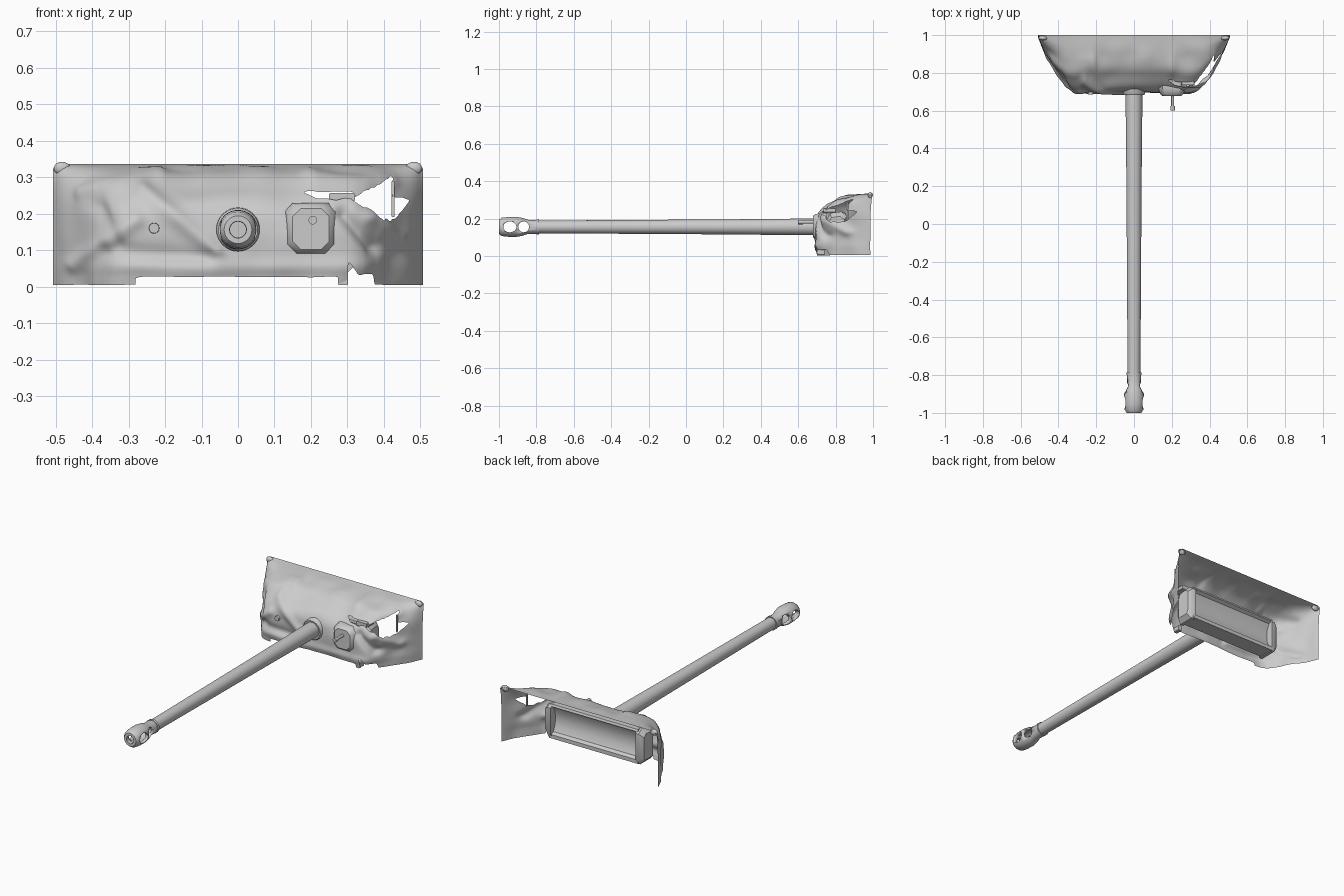
import bpy, bmesh, math
from mathutils import Vector, noise

if "Cube" in bpy.data.objects:
    bpy.data.objects.remove(bpy.data.objects["Cube"])

grey = bpy.data.materials.new("plain_grey")
grey.diffuse_color = (0.6, 0.6, 0.6, 1)
grey.use_nodes = True
grey.node_tree.nodes["Principled BSDF"].inputs["Base Color"].default_value = grey.diffuse_color
AXIS_Z = 0.156


def finish(bm, name, angle=35):
    me = bpy.data.meshes.new(name)
    bm.to_mesh(me)
    bm.free()
    ob = bpy.data.objects.new(name, me)
    bpy.context.collection.objects.link(ob)
    me.materials.append(grey)
    bpy.ops.object.select_all(action='DESELECT')
    ob.select_set(True)
    bpy.context.view_layer.objects.active = ob
    bpy.ops.object.shade_smooth_by_angle(angle=math.radians(angle))
    return ob


def lathe(name, prof, x=0.0, z=AXIS_Z, n=32, closed=False):
    """Turn (y, radius) pairs around an axis running along y."""
    bm = bmesh.new()
    rings = [[bm.verts.new((x + r * math.cos(2 * math.pi * k / n), y,
                            z + r * math.sin(2 * math.pi * k / n))) for k in range(n)]
             for y, r in prof]
    pairs = list(zip(rings, rings[1:])) + ([(rings[-1], rings[0])] if closed else [])
    for a, b in pairs:
        for k in range(n):
            bm.faces.new((a[k], a[(k + 1) % n], b[(k + 1) % n], b[k]))
    if not closed:
        bm.faces.new(rings[0])
        bm.faces.new(rings[-1])
    bmesh.ops.recalc_face_normals(bm, faces=bm.faces)
    return finish(bm, name)


def loft(name, sections):
    """Skin equal-length point rings and cap both ends."""
    bm = bmesh.new()
    rings = [[bm.verts.new(p) for p in s] for s in sections]
    n = len(rings[0])
    for a, b in zip(rings, rings[1:]):
        for k in range(n):
            bm.faces.new((a[k], a[(k + 1) % n], b[(k + 1) % n], b[k]))
    bm.faces.new(rings[0])
    bm.faces.new(rings[-1])
    bmesh.ops.recalc_face_normals(bm, faces=bm.faces)
    return finish(bm, name)


def spline(pts, sub):
    """Catmull-Rom samples through 2D points."""
    p = [Vector(q) for q in pts]
    p = [2 * p[0] - p[1]] + p + [2 * p[-1] - p[-2]]
    out = []
    for i in range(1, len(p) - 2):
        for s in range(sub):
            t = s / sub
            a, b, c, d = p[i - 1:i + 3]
            out.append(0.5 * (2 * b + (c - a) * t + (2 * a - 5 * b + 4 * c - d) * t * t
                              + (3 * b - a - 3 * c + d) * t ** 3))
    return out + [p[-2]]


def seg_dist(q, a, b):
    ab = b - a
    t = max(0, min(1, (q - a).dot(ab) / ab.length_squared))
    return (q - a - ab * t).length


def inside(x, z, poly):
    hit = False
    for (x1, z1), (x2, z2) in zip(poly, poly[1:] + poly[:1]):
        if (z1 > z) != (z2 > z) and x < (x2 - x1) * (z - z1) / (z2 - z1) + x1:
            hit = not hit
    return hit


# Barrel with a slight taper and a ring behind the brake
lathe("barrel", [(-0.80, 0.034), (-0.80, 0.040), (-0.785, 0.040), (-0.785, 0.034),
                 (-0.3, 0.037), (0.2, 0.040), (0.6, 0.044), (0.78, 0.045)])
lathe("barrel_collar", [(0.685, 0.046), (0.683, 0.054), (0.69, 0.059), (0.74, 0.062)])

# Hollow muzzle brake with two ports through the sides
brake = lathe("muzzle_brake", [
    (-0.795, 0.037), (-0.845, 0.038), (-0.875, 0.048), (-0.91, 0.054), (-0.95, 0.053),
    (-0.985, 0.049), (-1.0, 0.038), (-1.0, 0.023), (-0.975, 0.023), (-0.965, 0.036),
    (-0.915, 0.038), (-0.865, 0.032), (-0.835, 0.022), (-0.795, 0.022)], closed=True)
for y, ry in ((-0.942, 0.035), (-0.868, 0.029)):
    ring = [(y + ry * math.cos(a), AXIS_Z + 0.029 * math.sin(a))
            for a in [2 * math.pi * k / 24 for k in range(24)]]
    cutter = loft("port_cutter", [[(x, p, q) for p, q in ring] for x in (-0.1, 0.1)])
    cutter.hide_render = True
    cutter.hide_set(True)
    m = brake.modifiers.new("port", 'BOOLEAN')
    m.operation, m.solver, m.object = 'DIFFERENCE', 'EXACT', cutter

# Canvas cover: plan curve swept back and up along a height profile
half = [(0.507, 0.985), (0.472, 0.91), (0.414, 0.82), (0.38, 0.765), (0.34, 0.715), (0.275, 0.695)]
plan = spline([(-x, y) for x, y in half] + [(-0.14, 0.698), (0, 0.698), (0.14, 0.698)] + half[::-1], 16)
rise = spline([(0.98, 0.005), (1.0, 0.028), (1.02, 0.055), (1.0, 0.09), (1.0, 0.15), (0.96, 0.205),
               (0.83, 0.25), (0.58, 0.298), (0.3, 0.325), (0.0, 0.336)], 8)
folds = [((-0.26, 0.26), (-0.06, 0.10), 0.014), ((-0.43, 0.26), (-0.22, 0.31), 0.012),
         ((-0.45, 0.06), (-0.28, 0.18), 0.012), ((0.29, 0.20), (0.37, 0.11), -0.022),
         ((0.37, 0.19), (0.44, 0.13), 0.016), ((-0.2, 0.30), (0.2, 0.30), 0.006),
         ((0.2, 0.30), (0.42, 0.285), 0.010), ((-0.36, 0.10), (-0.08, 0.08), -0.010),
         ((-0.38, 0.22), (-0.33, 0.12), -0.010)]
folds = [(Vector(a), Vector(b), h) for a, b, h in folds]
tears = [[(0.31, 0.238), (0.35, 0.265), (0.39, 0.28), (0.425, 0.305), (0.42, 0.245), (0.475, 0.24),
          (0.43, 0.185), (0.40, 0.182), (0.36, 0.215)],
         [(0.17, 0.257), (0.32, 0.262), (0.31, 0.24), (0.24, 0.24)],
         [(0.30, -0.1), (0.30, 0.075), (0.33, 0.03), (0.37, 0.035), (0.395, -0.1)],
         [(-0.282, -0.1), (-0.282, 0.027), (0.275, 0.027), (0.275, -0.1)]]
bm = bmesh.new()
grid = []
for k, z in rise:
    row = []
    for x, y in plan:
        drop = 0.012 * max(0, (abs(x) - 0.49) / 0.017) * z / 0.34
        row.append(bm.verts.new((x, 1 - (1 - y) * k, z - drop)))
    grid.append(row)
for a, b in zip(grid, grid[1:]):
    for i in range(len(a) - 1):
        bm.faces.new((a[i], a[i + 1], b[i + 1], b[i]))
bm.normal_update()
rim = {v for v in bm.verts if v.is_boundary}
push = {}
for v in bm.verts:
    q = Vector((v.co.x, v.co.z))
    d = sum(h * math.exp(-(seg_dist(q, a, b) / 0.022) ** 2) for a, b, h in folds)
    d += 0.009 * noise.noise(v.co * 9)
    calm = min(1, (1 - v.co.y) / 0.12) * min(1, max(0, math.hypot(q.x, q.y - AXIS_Z) - 0.04) / 0.04)
    n = v.normal if v.normal.y < 0 else -v.normal
    push[v] = n * d * calm
for v, d in push.items():
    v.co += d
dead = [f for f in bm.faces for c in [f.calc_center_median()]
        if any(inside(c.x, c.z + 0.006 * noise.noise(c * 40) * (i < 3), t) for i, t in enumerate(tears))]
bmesh.ops.delete(bm, geom=dead, context='FACES')
# Soften the torn edges
for _ in range(4):
    moved = {}
    for v in bm.verts:
        if v.is_boundary and v not in rim:
            near = [e.other_vert(v).co for e in v.link_edges if e.is_boundary]
            moved[v] = v.co.lerp(sum(near, Vector()) / len(near), 0.5)
    for v, c in moved.items():
        v.co = c
finish(bm, "canvas_cover", 50)

# Corner knobs
for s in (-1, 1):
    bm = bmesh.new()
    bmesh.ops.create_uvsphere(bm, u_segments=14, v_segments=8, radius=0.018)
    bmesh.ops.scale(bm, vec=(1.3, 0.7, 1), verts=bm.verts)
    bmesh.ops.translate(bm, vec=(0.482 * s, 0.985, 0.324), verts=bm.verts)
    finish(bm, "corner_knob")


# Sight housing with its thin tube
def octagon(y, w, h, c, x=0.2, z=0.158):
    return [(x + a, y, z + b) for a, b in
            ((-w, -h + c), (-w + c, -h), (w - c, -h), (w, -h + c),
             (w, h - c), (w - c, h), (-w + c, h), (-w, h - c))]


loft("sight_housing", [octagon(0.755, 0.073, 0.072, 0.022), octagon(0.72, 0.072, 0.071, 0.022),
                       octagon(0.69, 0.062, 0.066, 0.025), octagon(0.678, 0.050, 0.056, 0.022)])
lathe("sight_tube", [(0.60, 0.012), (0.625, 0.012), (0.626, 0.008), (0.69, 0.008)], 0.205, 0.182, 12)
lathe("port_plug", [(0.685, 0.014), (0.72, 0.016)], -0.23, 0.16, 16)
loft("torn_bracket", [octagon(y, 0.035, 0.012, 0.003, 0.285, 0.245) for y in (0.735, 0.80)])
loft("bottom_tab", [octagon(y, 0.012, 0.016, 0.004, 0.286, 0.02) for y in (0.70, 0.74)])
loft("support_rod", [octagon(y, 0.004, 0.05, 0.002, 0.425, 0.24) for y in (0.86, 0.87)])

# Inner cradle: shallow panel between slim rims, with end plates
channel = [(0.77, 0.235), (0.85, 0.235), (0.855, 0.222), (0.835, 0.212), (0.82, 0.18), (0.815, 0.14),
           (0.82, 0.10), (0.835, 0.068), (0.855, 0.058), (0.855, 0.036), (0.76, 0.036), (0.76, 0.19)]
loft("cradle_channel", [[(x, y, z) for y, z in channel] for x in (-0.285, 0.285)])
end = [(0.77, 0.23), (0.83, 0.238), (0.862, 0.215), (0.862, 0.06), (0.845, 0.032), (0.75, 0.032), (0.75, 0.19)]
for s in (-1, 1):
    loft("cradle_end", [[(s * x, 0.80 + (y - 0.80) * k, 0.135 + (z - 0.135) * k) for y, z in end]
                        for x, k in ((0.275, 1.0), (0.295, 1.0), (0.32, 0.75))])
